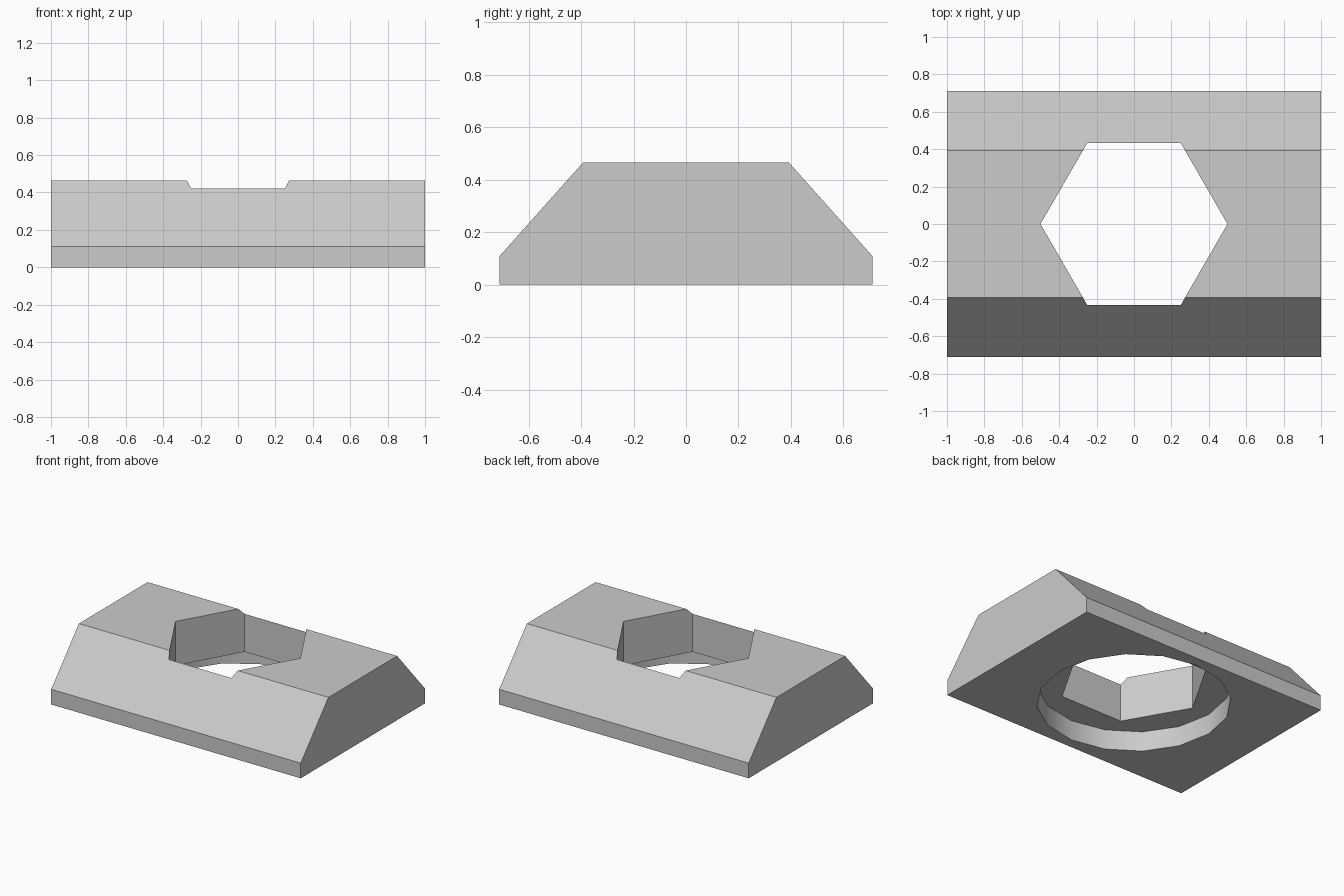
import bpy
import math

cube = bpy.data.objects.get("Cube")
if cube:
    bpy.data.objects.remove(cube, do_unlink=True)

grey = bpy.data.materials.new("light grey")
colour = (0.6, 0.6, 0.6, 1)
grey.diffuse_color = colour
grey.use_nodes = True
grey.node_tree.nodes["Principled BSDF"].inputs["Base Color"].default_value = colour


def prism_x(name, profile, half_length):
    """Extrude a (y, z) profile along x."""
    n = len(profile)
    verts = [(x, y, z) for x in (-half_length, half_length) for y, z in profile]
    faces = [tuple(reversed(range(n))), tuple(range(n, 2 * n))]
    faces += [(i, (i + 1) % n, n + (i + 1) % n, n + i) for i in range(n)]
    mesh = bpy.data.meshes.new(name)
    mesh.from_pydata(verts, [], faces)
    mesh.materials.append(grey)
    obj = bpy.data.objects.new(name, mesh)
    bpy.context.collection.objects.link(obj)
    return obj


def bore(name, sides, radius, bottom, top):
    """Upright prism with a corner on the x axis, used as a cutter."""
    bpy.ops.mesh.primitive_cylinder_add(
        vertices=sides, radius=radius, depth=top - bottom,
        location=(0, 0, (top + bottom) / 2), rotation=(0, 0, math.pi / 2))
    obj = bpy.context.object
    obj.name = name
    obj.data.materials.append(grey)
    return obj


def cut(target, cutter):
    bpy.context.view_layer.objects.active = target
    mod = target.modifiers.new("cut", 'BOOLEAN')
    mod.operation = 'DIFFERENCE'
    mod.solver = 'EXACT'
    mod.object = cutter
    bpy.ops.object.modifier_apply(modifier=mod.name)
    bpy.data.objects.remove(cutter, do_unlink=True)


# Block with sloped long sides
half = [(0.71, 0), (0.71, 0.11), (0.393, 0.465)]
block = prism_x("sloped_block", half + [(-y, z) for y, z in reversed(half)], 1)

# Hexagonal through hole and round recess underneath
cut(block, bore("hexagon_cutter", 6, 0.5, -0.2, 0.8))
cut(block, bore("round_recess_cutter", 16, 0.637, -0.2, 0.145))

# Smooth the round recess, keep other edges sharp
bpy.ops.object.select_all(action='DESELECT')
block.select_set(True)
bpy.context.view_layer.objects.active = block
bpy.ops.object.shade_smooth_by_angle(angle=math.radians(30))
